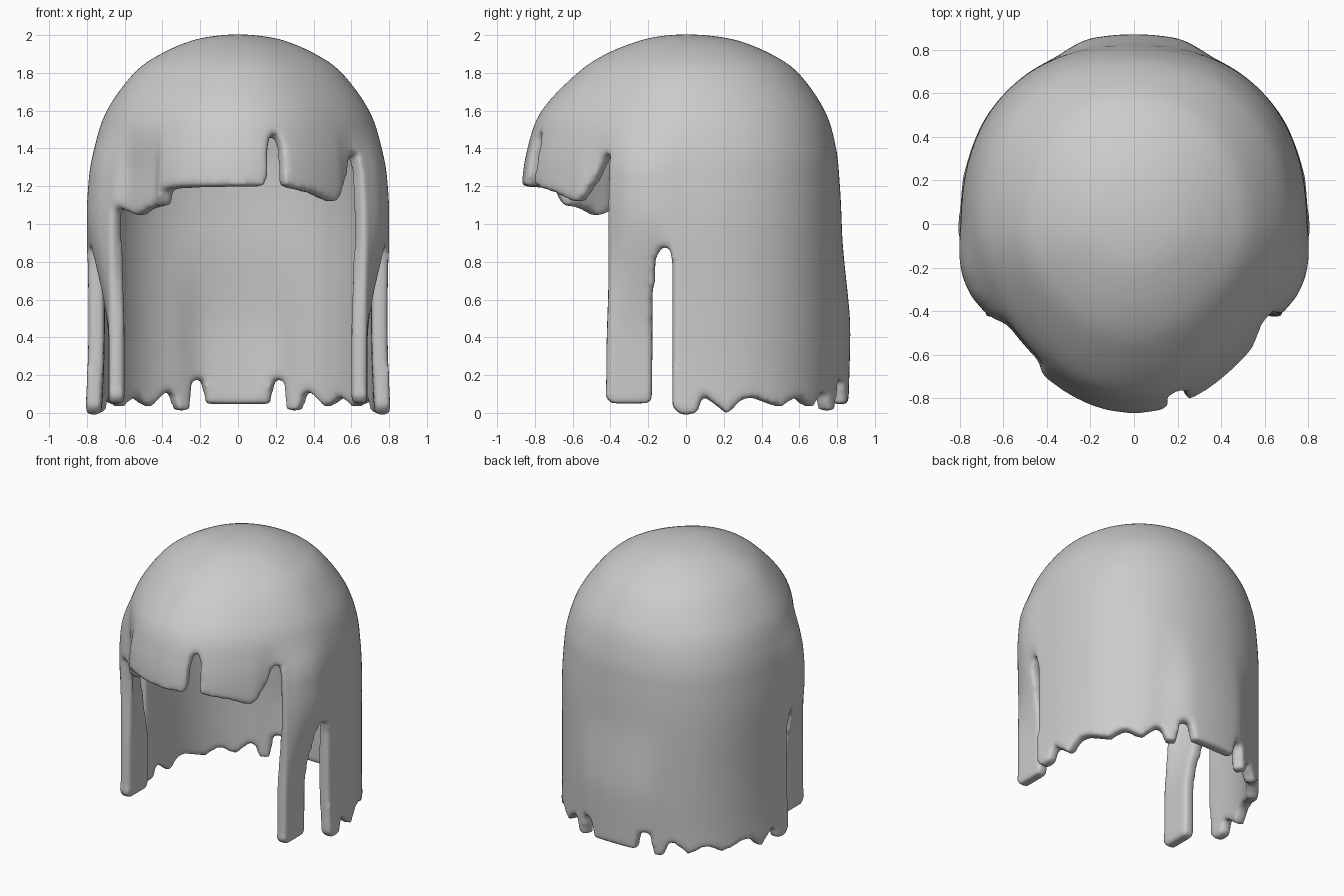
import bpy, bmesh, math
from math import sin, cos, radians

if "Cube" in bpy.data.objects:
    bpy.data.objects.remove(bpy.data.objects["Cube"])

# Dome profile rows: height, then radius toward front / side / back
ROWS = [(2.005, 0, 0, 0), (1.997, .12, .115, .13), (1.97, .25, .25, .28),
        (1.9, .425, .41, .45), (1.8, .575, .55, .595), (1.6, .765, .695, .735),
        (1.4, .84, .76, .795), (1.2, .87, .785, .815), (1.0, .87, .795, .825),
        (.6, .87, .79, .83), (.4, .87, .79, .83), (.2, .87, .795, .825),
        (0, .87, .805, .82)]

# Lower edge (degrees from front, height): fringe differs per side, the rest mirrors
FRINGE_R = [(0, 1.20), (9.8, 1.20), (10.8, 1.26), (11.8, 1.46), (14, 1.51),
            (16.4, 1.47), (17.2, 1.20), (30, 1.17), (42, 1.11), (46, 1.16),
            (50, 1.25), (54, 1.37), (56.5, 1.38)]
FRINGE_L = [(0, 1.20), (30, 1.19), (32, 1.17), (33, 1.10), (40, 1.08),
            (48, 1.04), (54, 1.08), (56.5, 1.10)]
SIDE_BACK = [(57, .08), (59, .05), (75, .05), (77, .07), (77.6, .8), (80, .88),
             (83, .88), (85, .8), (85.4, .2), (85.5, .04), (87, .0), (90, -.01),
             (94, 0), (96, .08), (97, .10), (101, .05), (106, 0), (110, .06),
             (115, .09), (121, .06), (128, .03), (135, .09), (144, .03),
             (151, .12), (154, .10), (155, .01), (160, .01), (161, .16),
             (166, .19), (167, .17), (168, .045), (180, .045)]
DZ = .016


def smooth(a, b, x):
    t = max(0, min(1, (x - a) / (b - a)))
    return t * t * (3 - 2 * t)


def edge_height(deg):
    table = (FRINGE_R if deg >= 0 else FRINGE_L) + SIDE_BACK
    d = abs(deg)
    for (a, za), (b, zb) in zip(table, table[1:]):
        if d <= b:
            return za + (zb - za) * (d - a) / (b - a)
    return table[-1][1]


def row(t):
    """Smooth spline through the profile rows."""
    i = min(int(t), len(ROWS) - 2)
    f = t - i
    p = [ROWS[max(0, min(len(ROWS) - 1, i + k))] for k in (-1, 0, 1, 2)]
    return [.5 * (2 * b + (c - a) * f + (2 * a - 5 * b + 4 * c - d) * f * f
                  + (3 * b - a - 3 * c + d) * f ** 3) for a, b, c, d in zip(*p)]


def radii_at_height(z):
    for i in range(5, len(ROWS) - 1):
        z0, z1 = ROWS[i][0], ROWS[i + 1][0]
        if z >= z1:
            return row(i + (z0 - z) / (z0 - z1))[1:]
    return row(len(ROWS) - 1)[1:]


def point(deg, z, radii):
    a = radians(deg)
    front, side, back = radii
    c2 = cos(a) ** 2
    is_front = cos(a) > 0
    r = (front if is_front else back) * c2 + side * (1 - c2)
    r *= 1 + (-.055 if is_front else .04 - .025 * smooth(1.3, 1.8, z)) * sin(2 * a) ** 2
    d = abs(deg)
    # nape flares out in the middle of the back
    r += .04 * smooth(152, 168, d) * (1 - smooth(.4, 1.0, z))
    low = 1 - smooth(1.25, 1.55, z)
    # fringe ends tuck behind the neighbouring locks
    if deg < 0:
        r -= .04 * low * smooth(31, 35, d) * (1 - smooth(50, 58, d))
    else:
        r -= .015 * low * smooth(43, 50, d) * (1 - smooth(54, 58, d))
    x, y = abs(r * sin(a)), -r * cos(a)
    # front side locks stand proud at the top and drift inward toward the tips
    x += (.015 * smooth(52, 58, d) + .025 * smooth(57, 66, d)) * low * (1 - smooth(70, 92, d))
    w = (1 - smooth(.35, 1.1, z)) * smooth(48, 55, d) * (1 - smooth(78, 85, d))
    x += (.685 - x) * w
    return (math.copysign(x, deg), y, z)


# Hair shell surface: dome rows, then an even grid trimmed along the lower edge
bm = bmesh.new()
apex = bm.verts.new((0, 0, ROWS[0][0]))
grid = []
for deg in range(-180, 180):
    col = []
    for k in range(1, 26):
        z, *radii = row(k / 5)
        col.append(bm.verts.new(point(deg, z, radii)))
    for k in range(1, 102):
        z = 1.6 - k * DZ
        col.append(bm.verts.new(point(deg, z, radii_at_height(z))))
    grid.append(col)
for i, a in enumerate(grid):
    b = grid[(i + 1) % len(grid)]
    limit = edge_height(i - 179.5)
    bm.faces.new((apex, a[0], b[0]))
    for k in range(len(a) - 1):
        if (a[k].co.z + a[k + 1].co.z) / 2 > limit:
            bm.faces.new((a[k], a[k + 1], b[k + 1], b[k]))
# Snap the trimmed rim onto the drawn edge
for i, col in enumerate(grid):
    limit = edge_height(i - 180)
    for v in col:
        if v.is_boundary and abs(v.co.z - limit) <= DZ / 2:
            v.co.z = limit
bmesh.ops.delete(bm, geom=[v for v in bm.verts if not v.link_faces], context='VERTS')
bmesh.ops.recalc_face_normals(bm, faces=bm.faces)
if sum(f.normal.z for f in apex.link_faces) < 0:
    bmesh.ops.reverse_faces(bm, faces=bm.faces)
mesh = bpy.data.meshes.new("hair")
bm.to_mesh(mesh)
bm.free()
hair = bpy.data.objects.new("hair", mesh)
bpy.context.collection.objects.link(hair)

# Thickness, then soft rounded edges
solid = hair.modifiers.new("thickness", 'SOLIDIFY')
solid.thickness = .085
solid.offset = -1
remesh = hair.modifiers.new("remesh", 'REMESH')
remesh.mode = 'VOXEL'
remesh.voxel_size = .017
remesh.use_smooth_shade = True
soft = hair.modifiers.new("soften", 'SMOOTH')
soft.factor = .5
soft.iterations = 14
